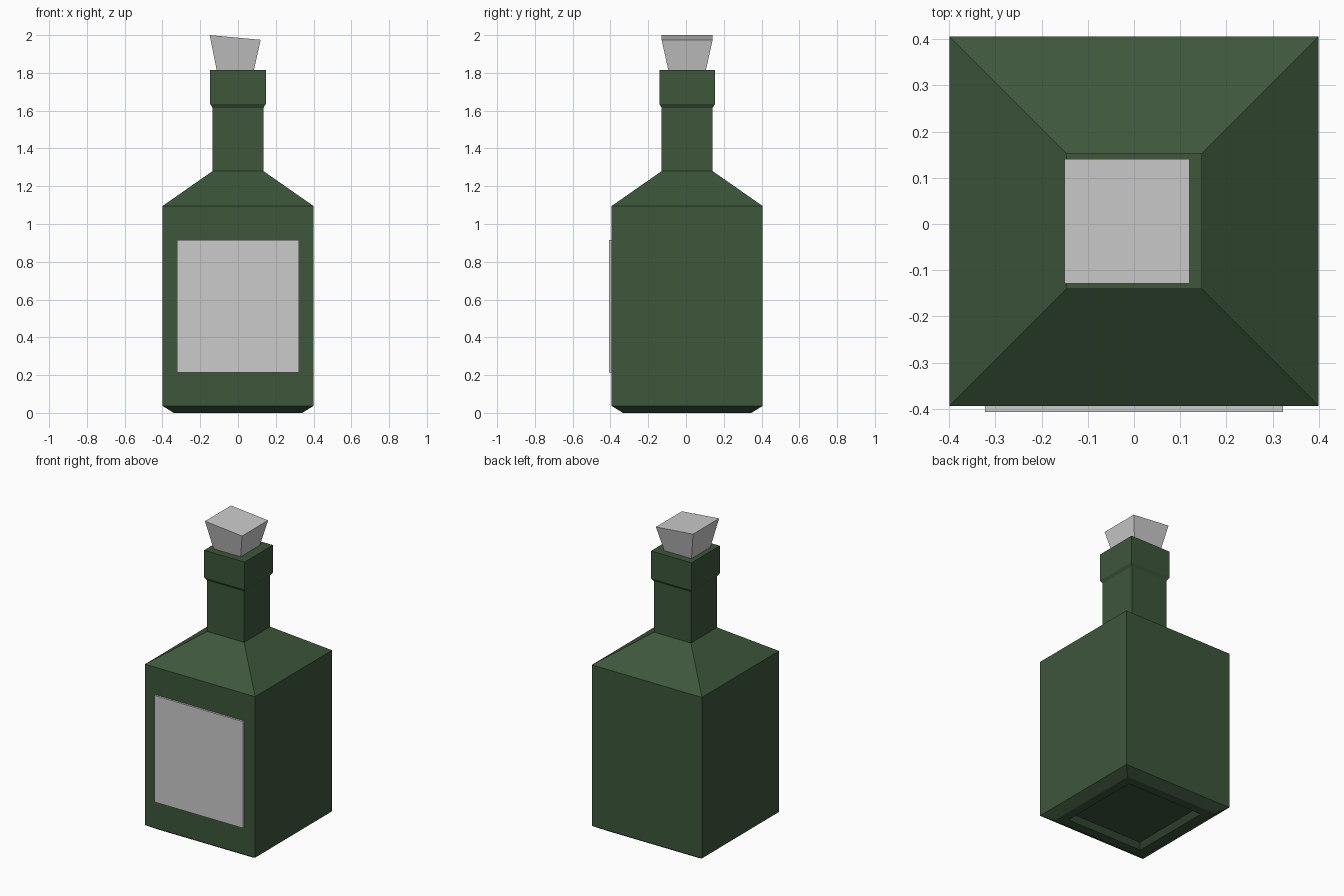
import bpy

if "Cube" in bpy.data.objects:
    bpy.data.objects.remove(bpy.data.objects["Cube"])

CY = 0.006  # bottle axis sits slightly back so the label fits inside the depth


def make_object(name, verts, faces, color=None):
    mesh = bpy.data.meshes.new(name)
    mesh.from_pydata(verts, [], faces)
    mesh.update()
    obj = bpy.data.objects.new(name, mesh)
    bpy.context.collection.objects.link(obj)
    if color:
        mat = bpy.data.materials.new(name + "_material")
        mat.diffuse_color = color
        mat.use_nodes = True
        mat.node_tree.nodes["Principled BSDF"].inputs["Base Color"].default_value = mat.diffuse_color
        mesh.materials.append(mat)
    return obj


def square_loft(name, profile, color=None, cx=0.0, slope=0.0):
    """Stack square rings (half width, z); slope tilts the top ring along x."""
    verts, faces = [], []
    last = len(profile) - 1
    for i, (h, z) in enumerate(profile):
        for sx, sy in ((-1, -1), (1, -1), (1, 1), (-1, 1)):
            dz = slope * sx if i == last else 0.0
            verts.append((cx + sx * h, CY + sy * h, z + dz))
    for i in range(last):
        for k in range(4):
            a, b = i * 4 + k, i * 4 + (k + 1) % 4
            faces.append((a, b, b + 4, a + 4))
    faces.append((3, 2, 1, 0))
    faces.append(tuple(last * 4 + k for k in range(4)))
    return make_object(name, verts, faces, color)


# Square bottle: recessed base, body, shoulder, neck and lip
square_loft("bottle", [
    (0.25, 0.03), (0.28, 0.0), (0.34, 0.0), (0.40, 0.037),
    (0.40, 1.095), (0.135, 1.28), (0.135, 1.615),
    (0.147, 1.635), (0.147, 1.815),
], (0.047, 0.093, 0.044, 1.0))

# Tapered stopper with a slanted top, pushed into the mouth
square_loft("stopper", [(0.085, 1.75), (0.135, 1.9875)], cx=-0.015, slope=-0.0125)

# Thin label plate on the front
bpy.ops.mesh.primitive_cube_add(size=1, location=(0, -0.398, 0.565))
label = bpy.context.object
label.name = "label"
label.scale = (0.646, 0.018, 0.70)
